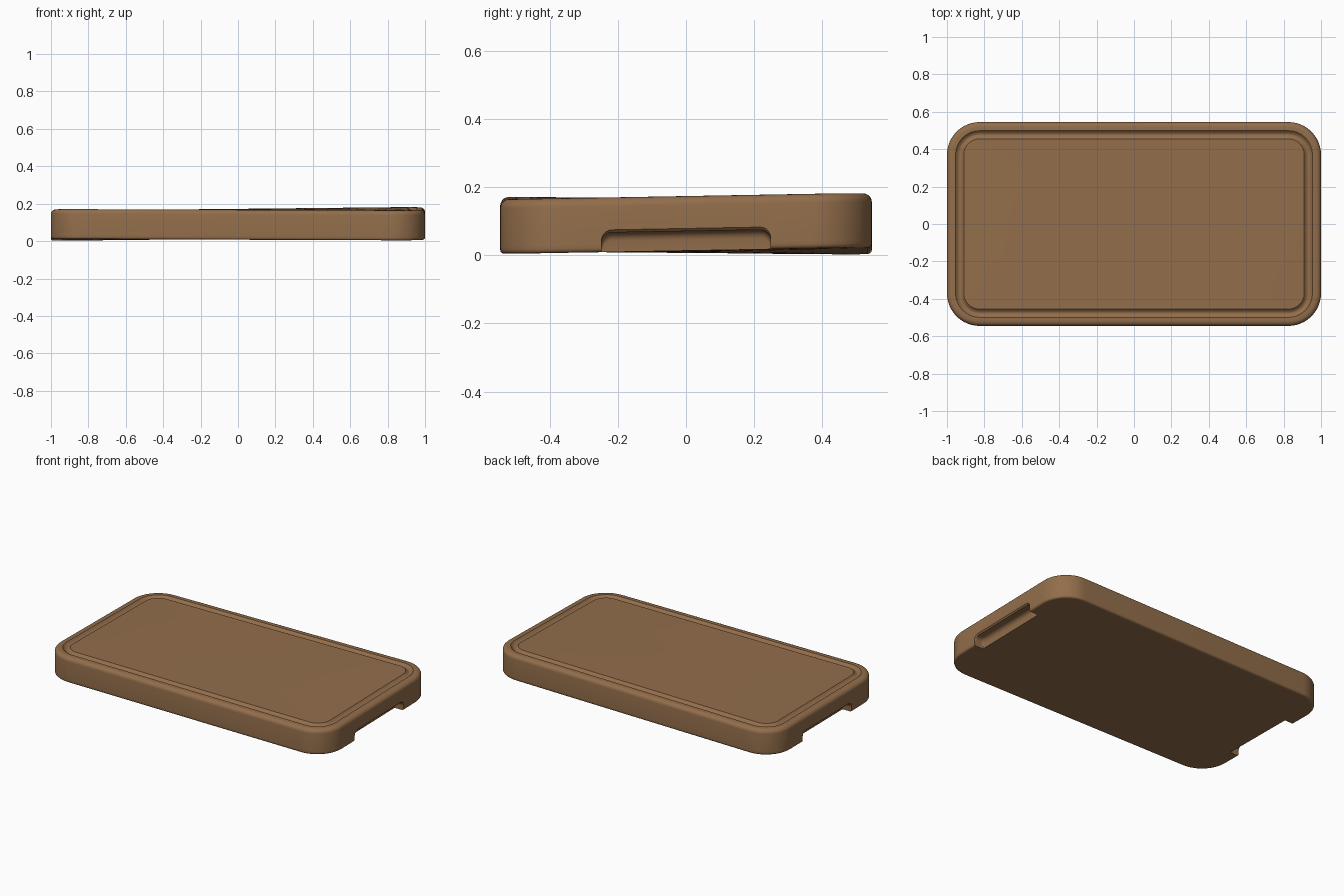
import bpy, bmesh, math

default = bpy.data.objects.get("Cube")
if default:
    bpy.data.objects.remove(default, do_unlink=True)

HALF_X, HALF_Y, RADIUS, THICK = 1.0, 0.545, 0.175, 0.16
CORNER_STEPS = 12
GRIP_HALF, GRIP_HEIGHT, GRIP_DEPTH, GRIP_ROUND = 0.248, 0.057, 0.065, 0.03

wood = bpy.data.materials.new("warm brown wood")
wood.use_nodes = True
colour = (0.29, 0.155, 0.07, 1)
wood.diffuse_color = colour
wood.node_tree.nodes["Principled BSDF"].inputs["Base Color"].default_value = colour


def arc(u, v, r, start, end, steps):
    """Points on part of a circle, as (u, v) pairs."""
    angles = [math.radians(start + (end - start) * i / steps) for i in range(steps + 1)]
    return [(u + r * math.cos(a), v + r * math.sin(a)) for a in angles]


# Edge profiles as (inset, height): rounded foot, or scooped finger grip
foot = [(GRIP_DEPTH, 0), (0.05, 0), (0.035, 0), (0.022, 0)]
foot += arc(0.012, 0.012, 0.012, 270, 180, 3) + [(0, 0.022), (0, 0.035)]


def grip(h):
    r = min(0.025, h - 0.002)
    cove = arc(GRIP_DEPTH - r, h - r, r, 0, 90, 5)
    return [(GRIP_DEPTH, 0)] + cove + [(0.02, h), (0.008, h), (0, h + 0.008)]


# Shared upper profile: wall, rounded rim, juice groove, raised centre
upper = arc(0.026, THICK - 0.026, 0.026, 180, 90, 5) + [(0.042, THICK)]
upper += [(0.046 + 0.044 * t, THICK - 0.014 * math.sin(math.pi * t))
          for t in (0, 0.1, 0.25, 0.4, 0.55, 0.7, 0.85, 1)]
upper += [(0.096, THICK)]

# Grip opening along one end, as (y, lower profile) stations
opening = arc(-GRIP_HALF + GRIP_ROUND, GRIP_HEIGHT - GRIP_ROUND, GRIP_ROUND, 180, 90, 5)
opening += [(-y, h) for y, h in reversed(opening)]
stations = [(-GRIP_HALF, foot)] + [(y, grip(h)) for y, h in opening] + [(GRIP_HALF, foot)]

# Columns of points around the board, each running from underside to top
columns = []
for k, (sx, sy) in enumerate([(1, 1), (-1, 1), (-1, -1), (1, -1)]):
    for i in range(CORNER_STEPS + 1):
        a = math.pi / 2 * (k + i / CORNER_STEPS)
        columns.append([(sx * (HALF_X - RADIUS) + (RADIUS - d) * math.cos(a),
                         sy * (HALF_Y - RADIUS) + (RADIUS - d) * math.sin(a), z)
                        for d, z in foot + upper])
    if k in (1, 3):
        for y, lower in stations:
            columns.append([(sx * (HALF_X - d), sx * y, z) for d, z in lower + upper])

bm = bmesh.new()
rings = [[bm.verts.new(p) for p in ring] for ring in zip(*columns)]


def bridge(a, b):
    n = len(a)
    for i in range(n):
        j = (i + 1) % n
        bm.faces.new((a[i], a[j], b[j], b[i]))


for low, high in zip(rings, rings[1:]):
    bridge(low, high)

# Close both flat faces with shrinking rings so that they can follow the warp
for edge in (rings[0], rings[-1]):
    previous = edge
    for s in (0.75, 0.5, 0.25):
        ring = [bm.verts.new((v.co.x * s, v.co.y * s, v.co.z)) for v in edge]
        bridge(previous, ring)
        previous = ring
    centre = bm.verts.new((0, 0, edge[0].co.z))
    for i, v in enumerate(previous):
        bm.faces.new((v, previous[(i + 1) % len(previous)], centre))

bmesh.ops.remove_doubles(bm, verts=bm.verts[:], dist=0.00001)
bmesh.ops.recalc_face_normals(bm, faces=bm.faces[:])

# Slight twist of the worn board, with the back left corner raised
for v in bm.verts:
    x, y = v.co.x, v.co.y / HALF_Y
    v.co.z += 0.01 + 0.0035 * x + 0.0025 * y + 0.0075 * x * y

mesh = bpy.data.meshes.new("cutting_board")
bm.to_mesh(mesh)
bm.free()
mesh.materials.append(wood)
board = bpy.data.objects.new("cutting_board", mesh)
bpy.context.scene.collection.objects.link(board)

bpy.ops.object.select_all(action='DESELECT')
board.select_set(True)
bpy.context.view_layer.objects.active = board
bpy.ops.object.shade_smooth_by_angle(angle=math.radians(35))
